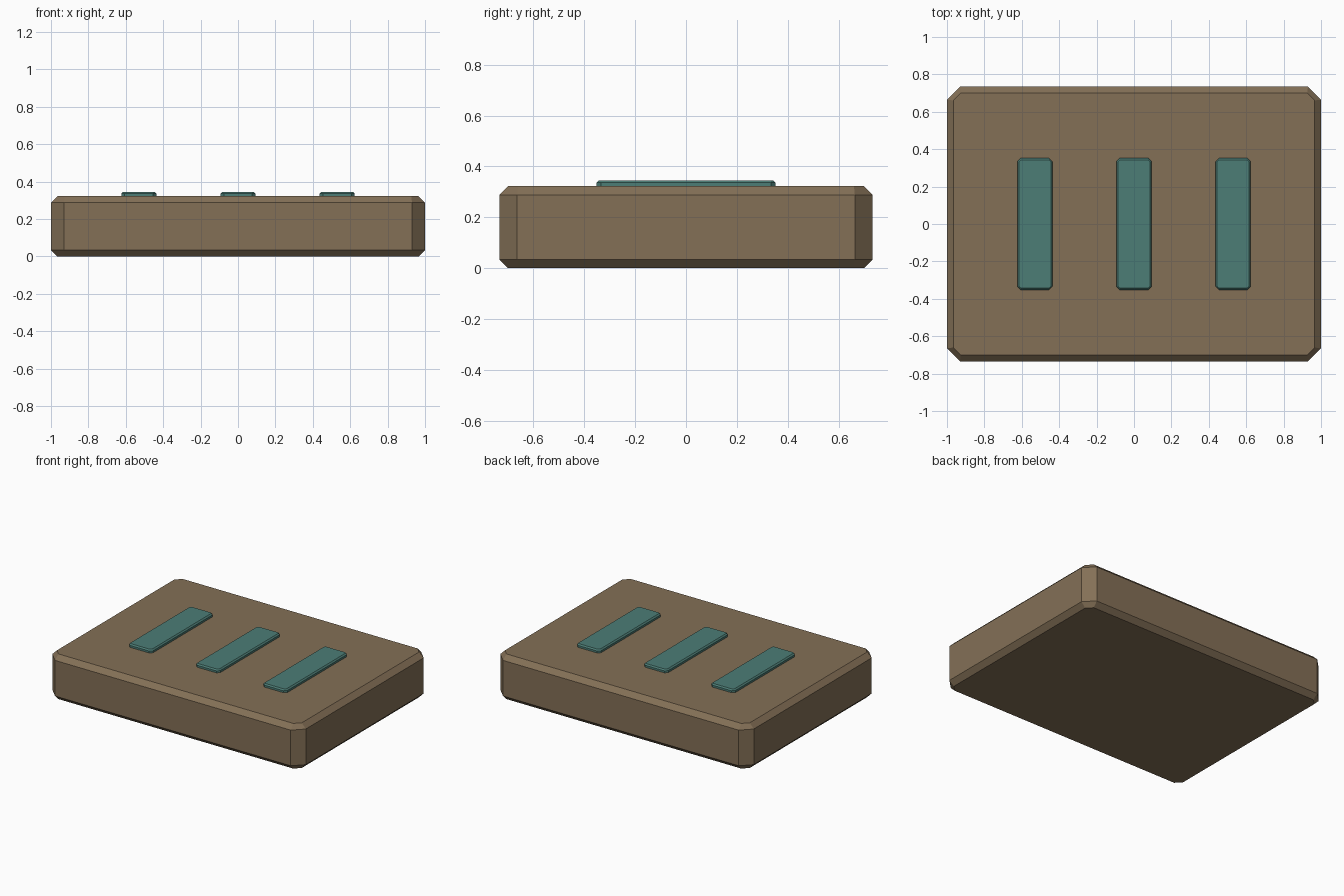
import bpy, bmesh

if "Cube" in bpy.data.objects:
    bpy.data.objects.remove(bpy.data.objects["Cube"])


def material(name, rgb):
    m = bpy.data.materials.new(name)
    m.diffuse_color = (*rgb, 1)
    m.use_nodes = True
    m.node_tree.nodes["Principled BSDF"].inputs["Base Color"].default_value = m.diffuse_color
    return m


def octagon(hx, hy, c):
    # rectangle with its four corners cut by c
    return [(hx, -hy + c), (hx, hy - c), (hx - c, hy), (-hx + c, hy),
            (-hx, hy - c), (-hx, -hy + c), (-hx + c, -hy), (hx - c, -hy)]


def chamfered_block(name, x, hx, hy, z0, z1, corner, edge, mat):
    # stacked octagon rings: inset at the bottom and top, full size between
    inset = octagon(hx - edge, hy - edge, corner - edge * 0.9)
    full = octagon(hx, hy, corner)
    levels = [(inset, z0), (full, z0 + edge), (full, z1 - edge), (inset, z1)]
    bm = bmesh.new()
    rings = [[bm.verts.new((px, py, z)) for px, py in pts] for pts, z in levels]
    for a, b in zip(rings, rings[1:]):
        for i in range(8):
            j = (i + 1) % 8
            bm.faces.new((a[i], a[j], b[j], b[i]))
    bm.faces.new(rings[0][::-1])
    bm.faces.new(rings[-1])
    me = bpy.data.meshes.new(name)
    bm.to_mesh(me)
    bm.free()
    me.materials.append(mat)
    ob = bpy.data.objects.new(name, me)
    ob.location.x = x
    bpy.context.collection.objects.link(ob)
    return ob


brown = material("brown", (0.23, 0.162, 0.094))
teal = material("teal", (0.072, 0.205, 0.18))

# Main slab
chamfered_block("slab", 0, 1.0, 0.734, 0, 0.322, 0.07, 0.034, brown)

# Three raised strips, sunk slightly into the slab top
for side, x in (("left", -0.53), ("middle", 0), ("right", 0.53)):
    chamfered_block(side + "_strip", x, 0.094, 0.352, 0.302, 0.345, 0.018, 0.009, teal)
